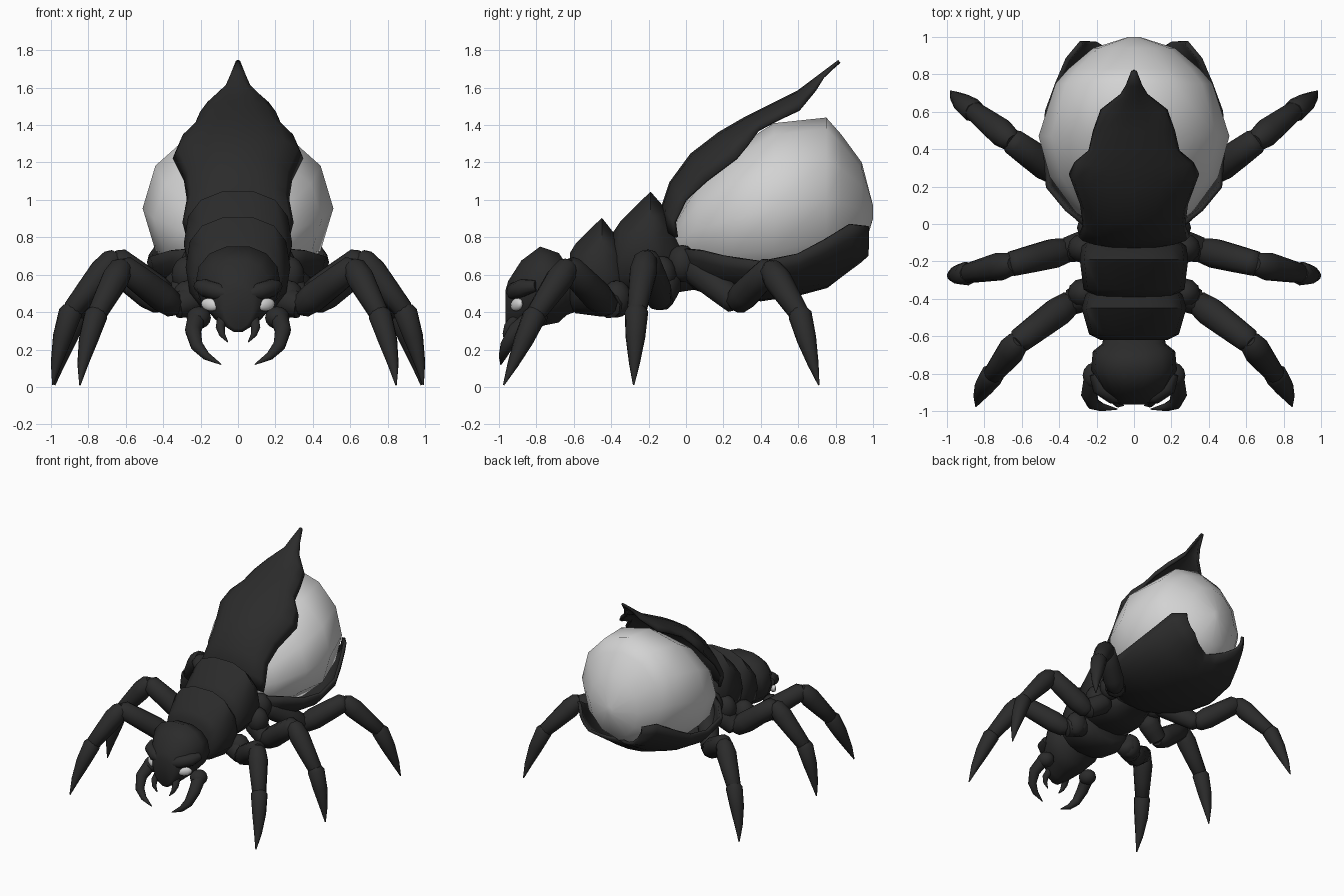
import bpy, bmesh, math
from mathutils import Vector

if "Cube" in bpy.data.objects:
    bpy.data.objects.remove(bpy.data.objects["Cube"])


def material(name, v):
    m = bpy.data.materials.new(name)
    m.diffuse_color = (v, v, v, 1)
    m.use_nodes = True
    m.node_tree.nodes["Principled BSDF"].inputs["Base Color"].default_value = m.diffuse_color
    return m


DARK = material("charcoal shell", 0.024)
LIGHT = material("pale grey", 0.65)


def finish(name, bm, mat, mirror=False, thickness=0, angle=50):
    bmesh.ops.recalc_face_normals(bm, faces=bm.faces)
    me = bpy.data.meshes.new(name)
    bm.to_mesh(me)
    bm.free()
    me.materials.append(mat)
    ob = bpy.data.objects.new(name, me)
    bpy.context.collection.objects.link(ob)
    bpy.ops.object.select_all(action='DESELECT')
    ob.select_set(True)
    bpy.context.view_layer.objects.active = ob
    bpy.ops.object.shade_smooth_by_angle(angle=math.radians(angle))
    if mirror:
        ob.modifiers.new("mirror", 'MIRROR')
    if thickness:
        s = ob.modifiers.new("thickness", 'SOLIDIFY')
        s.thickness, s.offset = thickness, 0
    return ob


def skin(bm, rings, closed=True):
    """Join rows of points with quads; closed rows also get end caps."""
    vs = [[bm.verts.new(p) for p in r] for r in rings]
    n = len(vs[0])
    for a, b in zip(vs, vs[1:]):
        for i in range(n if closed else n - 1):
            j = (i + 1) % n
            bm.faces.new((a[i], a[j], b[j], b[i]))
    if closed:
        bm.faces.new(vs[0])
        bm.faces.new(vs[-1])


def body(name, rows, mat, n=14, power=2.0, angle=60, taper=0.0):
    """Loft along y; each row is y, half width, top z, bottom z."""
    rings = []
    for y, w, top, bot in rows:
        ring = []
        for i in range(n):
            a = 2 * math.pi * i / n
            c, s = math.cos(a), math.sin(a)
            x = math.copysign(abs(c) ** (2 / power), c) * w * (1 - taper * max(0, -s))
            z = math.copysign(abs(s) ** (2 / power), s) * (top - bot) / 2
            ring.append((x, y, (top + bot) / 2 + z))
        rings.append(ring)
    bm = bmesh.new()
    skin(bm, rings)
    return finish(name, bm, mat, angle=angle)


def tube(bm, pts, radii, n=10):
    pts = [Vector(p) for p in pts]
    u, rings = None, []
    for i, p in enumerate(pts):
        t = (pts[min(i + 1, len(pts) - 1)] - pts[max(i - 1, 0)]).normalized()
        u = t.orthogonal().normalized() if u is None else (u - t * u.dot(t)).normalized()
        v = t.cross(u)
        rings.append([p + (u * math.cos(2 * math.pi * k / n) + v * math.sin(2 * math.pi * k / n)) * radii[i]
                      for k in range(n)])
    skin(bm, rings)


def limb(bm, a, b, r0, r1):
    """One rounded leg segment."""
    a, b = Vector(a), Vector(b)
    tube(bm, [a.lerp(b, f) for f in (-0.06, 0.02, 0.25, 0.6, 0.95, 1.04)],
         [r0 * .55, r0 * .9, r0 * 1.08, (r0 + r1) / 1.9, r1, r1 * .55])


def ball(bm, loc, scale):
    g = bmesh.ops.create_uvsphere(bm, u_segments=12, v_segments=8, radius=1)
    bmesh.ops.scale(bm, vec=scale, verts=g["verts"])
    bmesh.ops.translate(bm, vec=loc, verts=g["verts"])


# pale faceted abdomen
body("abdomen", [(-.06, .12, .88, .66), (.06, .31, 1.1, .58), (.25, .45, 1.27, .53),
                 (.47, .51, 1.41, .50), (.75, .42, 1.44, .56), (.83, .35, 1.35, .61),
                 (.94, .22, 1.20, .70), (1.0, .03, .97, .90)], LIGHT, n=12)

# thorax and head
body("rear_thorax", [(-.39, .20, .83, .52), (-.35, .27, .89, .48), (-.19, .29, 1.05, .48),
                     (-.12, .28, .97, .48), (-.06, .20, .82, .50), (.06, .14, .72, .52)], DARK, power=2.5)
body("front_thorax", [(-.62, .18, .72, .42), (-.59, .24, .77, .39), (-.45, .28, .91, .37),
                      (-.38, .26, .82, .38), (-.32, .20, .74, .42)], DARK, power=2.5)
body("head", [(-.965, .08, .52, .31), (-.95, .11, .57, .29), (-.88, .175, .68, .30), (-.78, .23, .755, .32),
              (-.68, .22, .72, .34), (-.64, .17, .66, .38), (-.54, .15, .60, .42)], DARK, power=2.3, taper=.25)

# raised pointed back shield: spine y, spine z, half width, edge y, edge z
SHIELD = [(-.11, .84, .27, -.05, .80), (-.12, .97, .29, -.06, .88), (-.08, 1.09, .265, 0, 1.0),
          (.03, 1.24, .28, .11, 1.10), (.18, 1.355, .34, .27, 1.22), (.31, 1.43, .31, .33, 1.29),
          (.40, 1.475, .235, .39, 1.37), (.50, 1.525, .21, .50, 1.43), (.60, 1.575, .17, .61, 1.48),
          (.68, 1.635, .065, .69, 1.58), (.74, 1.68, .035, .74, 1.655), (.82, 1.74, .004, .82, 1.735)]
bm, rows = bmesh.new(), []
for ys, zs, w, ye, ze in SHIELD:
    row = []
    for i in range(-4, 5):
        a = i / 4 * math.pi / 2
        k = 1 - math.cos(a)
        row.append((w * math.sin(a), ys + (ye - ys) * k, zs + (ze - zs) * k))
    rows.append(row)
skin(bm, rows, closed=False)
finish("back_shield", bm, DARK, thickness=.02)

# belly plate with two rear lobes: y, half width, edge z, bottom z, notch depth
PLATE = [(-.01, .25, .74, .55, 0), (.08, .36, .73, .52, 0), (.2, .46, .70, .49, 0), (.4, .475, .67, .47, 0),
         (.6, .465, .71, .50, 0), (.75, .41, .79, .54, 0), (.88, .355, .87, .60, .06), (.97, .28, .86, .65, .11)]
bm, rows = bmesh.new(), []
for y, w, ze, zb, notch in PLATE:
    row = []
    for i in range(-6, 7):
        t = i / 6
        a = t * math.pi / 2
        row.append((w * math.sin(a), y - notch * max(0, 1 - 2 * abs(t)), ze - (ze - zb) * math.cos(a)))
    rows.append(row)
skin(bm, rows, closed=False)
finish("belly_plate", bm, DARK, thickness=.025)

# legs: hip, femur start, knee, ankle, toe
LEGS = {
    "front": [(.20, -.36, .48), (.34, -.42, .43), (.62, -.63, .645), (.76, -.81, .38), (.845, -.975, .01)],
    "middle": [(.20, -.10, .58), (.36, -.14, .46), (.66, -.215, .69), (.895, -.265, .40), (.99, -.28, .01)],
    "rear": [(.20, .02, .66), (.41, .27, .45), (.66, .45, .635), (.865, .61, .385), (.98, .71, .01)],
}
for name, (hip, start, knee, ankle, toe) in LEGS.items():
    bm = bmesh.new()
    limb(bm, hip, start, .08, .07)
    limb(bm, start, knee, .076, .07)
    limb(bm, knee, ankle, .07, .054)
    A, T = Vector(ankle), Vector(toe)
    bow = Vector((.01, 0, 0))
    tube(bm, [A.lerp(T, -.08), A, A.lerp(T, .35) + bow, A.lerp(T, .7) + bow, T], [.045, .064, .053, .03, .004])
    finish(name + "_legs", bm, DARK, mirror=True)

# hip lumps along the thorax
bm = bmesh.new()
for loc in [(.27, -.37, .47), (.27, -.13, .60), (.22, -.02, .66)]:
    ball(bm, loc, (.085, .08, .10))
finish("hip_joints", bm, DARK, mirror=True)

# brow ridges over the eyes
bm = bmesh.new()
tube(bm, [(.03, -.93, .49), (.11, -.915, .51), (.18, -.87, .53), (.21, -.80, .54)], [.03, .048, .048, .03])
finish("brow_ridges", bm, DARK, mirror=True)

# cheeks, mandibles and small fangs
bm = bmesh.new()
ball(bm, (.21, -.81, .37), (.065, .07, .06))
tube(bm, [(.22, -.82, .37), (.24, -.91, .30), (.22, -.96, .22), (.17, -.98, .165), (.09, -.99, .12)],
     [.05, .044, .034, .022, .003])
tube(bm, [(.08, -.90, .38), (.095, -.95, .32), (.085, -.965, .28), (.055, -.97, .24)], [.03, .025, .016, .003])
finish("mandibles", bm, DARK, mirror=True)

# slanted eyes under the brows
bm = bmesh.new()
ball(bm, (0, 0, 0), (.055, .022, .034))
bmesh.ops.rotate(bm, verts=bm.verts, matrix=Vector((1, 0, 0)).rotation_difference(Vector((.85, .5, .15))).to_matrix())
bmesh.ops.translate(bm, verts=bm.verts, vec=(.15, -.905, .44))
finish("eyes", bm, LIGHT, mirror=True)
